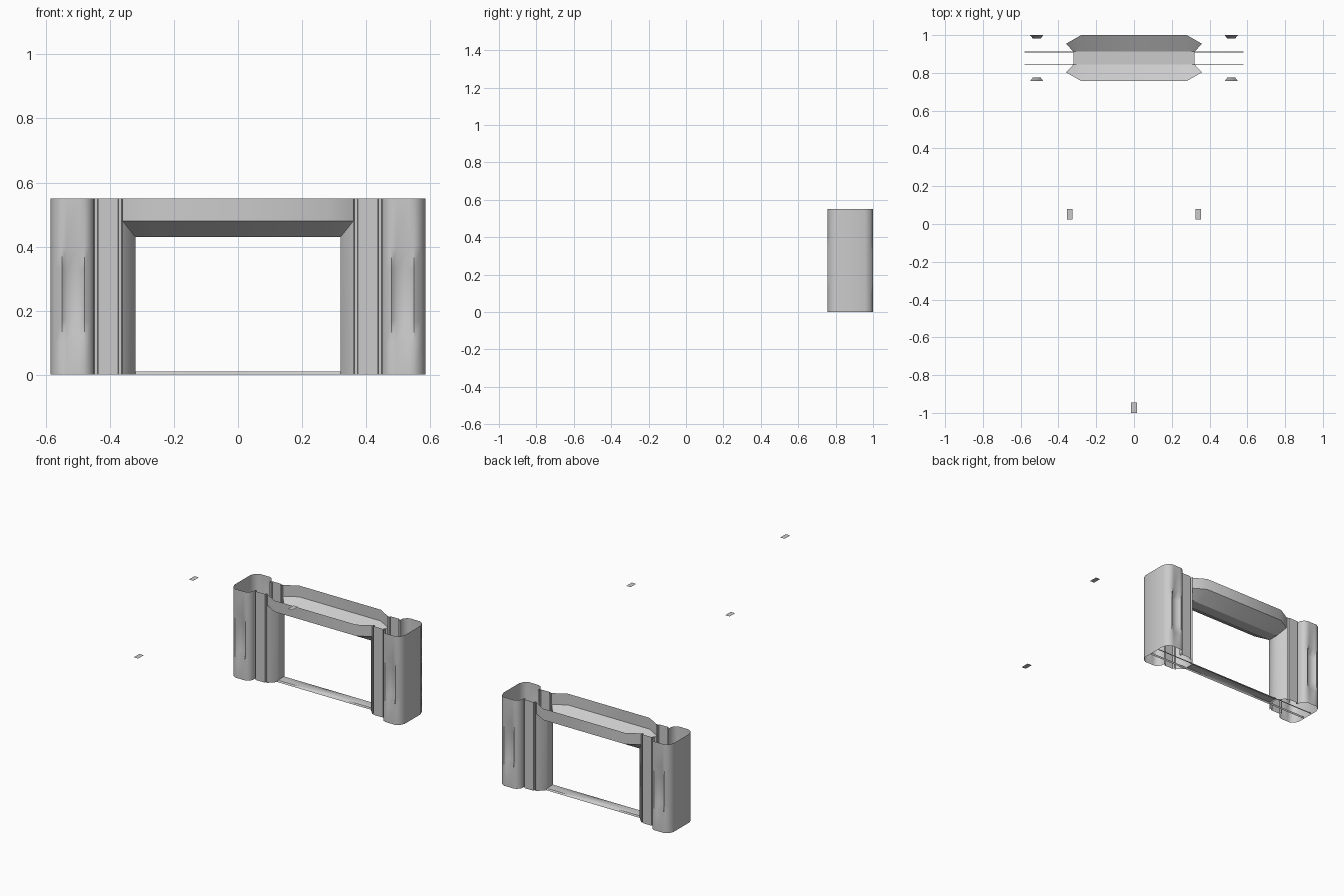
import bpy, bmesh, math

if "Cube" in bpy.data.objects:
    bpy.data.objects.remove(bpy.data.objects["Cube"])

YC = 0.8785   # depth centre of the frame


def finish(name, bm, angle=40):
    mesh = bpy.data.meshes.new(name)
    bmesh.ops.remove_doubles(bm, verts=bm.verts, dist=0.0005)
    bm.to_mesh(mesh)
    bm.free()
    ob = bpy.data.objects.new(name, mesh)
    bpy.context.collection.objects.link(ob)
    bpy.ops.object.select_all(action='DESELECT')
    ob.select_set(True)
    bpy.context.view_layer.objects.active = ob
    bpy.ops.object.shade_smooth_by_angle(angle=math.radians(angle))
    return ob


def sheet(name, grids, angle=40):
    """Build sheets from rows of points (right front quarter), mirrored left and back."""
    bm = bmesh.new()
    for rows in grids:
        for sx in (1, -1):
            for sy in (1, -1):
                vs = [[bm.verts.new((sx * x, YC + sy * (y - YC), z)) for x, y, z in r]
                      for r in rows]
                for a, b in zip(vs, vs[1:]):
                    for i in range(len(a) - 1):
                        q = [a[i], a[i + 1], b[i + 1], b[i]]
                        bm.faces.new(q if sx * sy > 0 else q[::-1])
    return finish(name, bm, angle)


def wall(profile, z0, z1):
    return [[(x, y, z) for x, y in profile] for z in (z0, z1)]


# outer pillars: rounded shell with a dent in the front and back
plan = [(.449, .797), (.45, .785), (.463, .766), (.48, .757), (.495, .757), (.535, .757),
        (.55, .757), (.573, .772), (.585, .80), (.585, YC)]
rows = []
for z in (0, .10, .17, .33, .40, .55):
    dent = .019 if z in (.17, .33) else 0
    rows.append([(x, y + (dent if x in (.495, .535) else 0), z) for x, y in plan])
sheet("outer_pillar", [rows], 50)

# flat pilasters bordered by narrow grooves
sheet("pilaster", [wall([(.36, .803), (.362, .797), (.363, .81), (.373, .81), (.374, .797),
                         (.437, .797), (.438, .81), (.448, .81), (.449, .797)], 0, .55)], 20)

# lintel: bowed upright face
outer = [(0, .757), (.28, .757), (.36, .803)]
inner = [(0, .845), (.28, .845), (.32, .845)]
sheet("lintel_face", [wall(outer, .48, .55)], 30)

# opening surround: sloped underside, sloped jambs, flat reveals
under = [[(x, y, .43) for x, y in inner], [(x, y, .48) for x, y in outer]]
jamb = [[(.32, .845, 0), (.36, .803, 0)], [(.32, .845, .43), (.36, .803, .48)]]
reveal = [[(.32, YC, 0), (.32, .845, 0)], [(.32, YC, .43), (.32, .845, .43)]]
soffit = [[(0, YC, .43), (.32, YC, .43)], [(0, .845, .43), (.32, .845, .43)]]
sheet("opening_surround", [under, jamb, reveal, soffit], 50)

# sill: flat top between the jambs with long edge strips into the pillars
top = [[(0, .848, .01), (.32, .848, .01)], [(0, YC, .01), (.32, YC, .01)]]
strip = [[(0, .844, 0), (.58, .844, 0)], [(0, .848, .01), (.58, .848, .01)]]
sheet("sill", [top, strip], 30)

# three small floating plates
for i, (x, y) in enumerate([(-.34, .052), (.34, .052), (0, -.973)]):
    bm = bmesh.new()
    bm.faces.new([bm.verts.new((x + a * .015, y + b * .027, .94))
                  for a, b in ((-1, -1), (1, -1), (1, 1), (-1, 1))])
    finish("marker_plate_%d" % (i + 1), bm)
